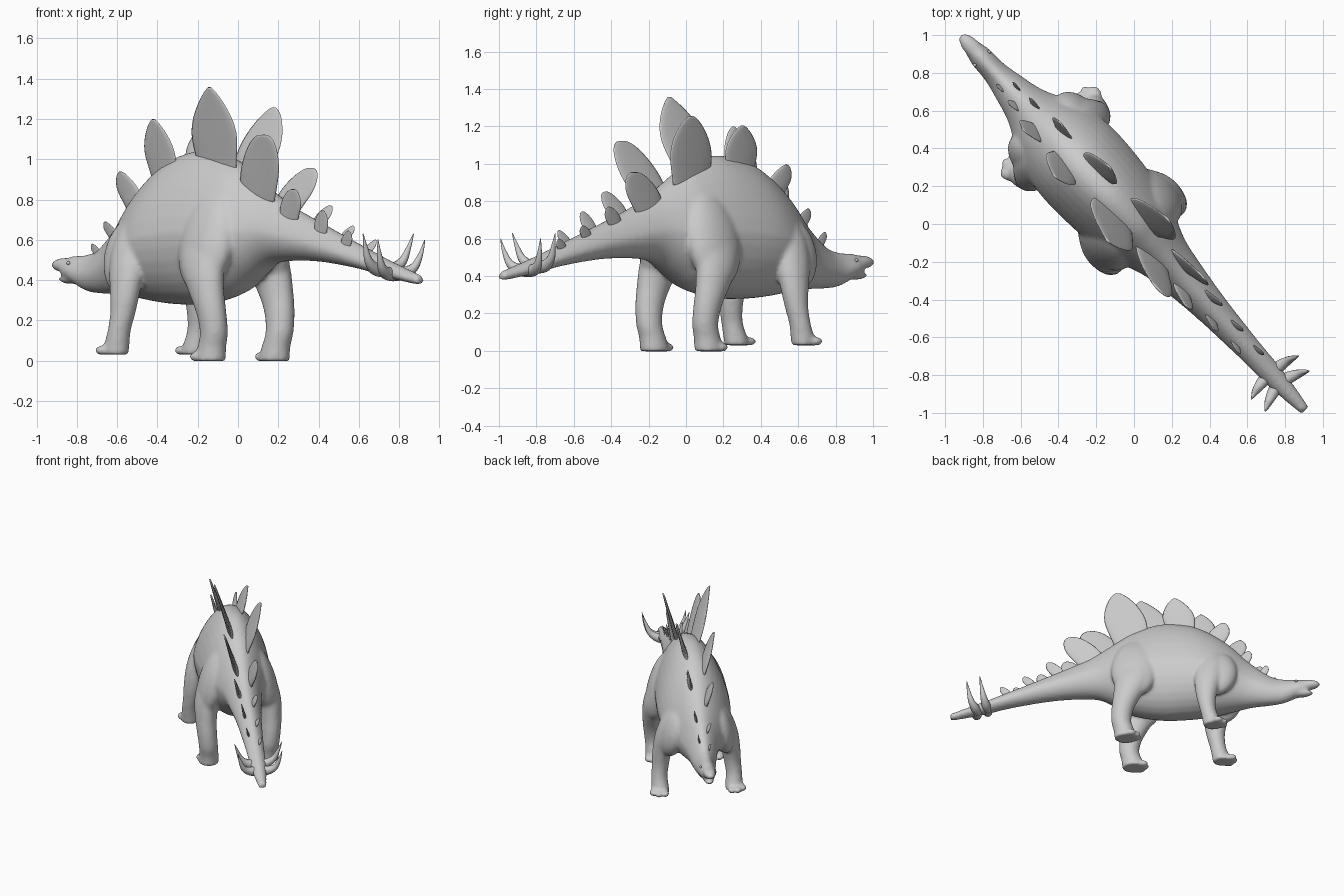
import bpy, bmesh, math
from mathutils import Vector, Matrix

if "Cube" in bpy.data.objects:
    bpy.data.objects.remove(bpy.data.objects["Cube"])

# Local frame: X runs head to tail, Y to the animal's right, Z up; then turned diagonally
TURN = Matrix.Rotation(-math.atan2(0.737, 0.676), 4, 'Z')
skin = bpy.data.materials.new("grey_skin")
skin.diffuse_color = (0.6, 0.6, 0.6, 1)
skin.use_nodes = True
skin.node_tree.nodes["Principled BSDF"].inputs["Base Color"].default_value = skin.diffuse_color


def finish(name, bm):
    bmesh.ops.recalc_face_normals(bm, faces=bm.faces)
    bm.transform(TURN)
    mesh = bpy.data.meshes.new(name)
    bm.to_mesh(mesh)
    bm.free()
    mesh.materials.append(skin)
    mesh.polygons.foreach_set("use_smooth", [True] * len(mesh.polygons))
    ob = bpy.data.objects.new(name, mesh)
    bpy.context.collection.objects.link(ob)
    return ob


def loft(bm, rings):
    """Skin a list of equal-length point rings and cap both ends."""
    vs = [[bm.verts.new(p) for p in r] for r in rings]
    n = len(vs[0])
    for a, b in zip(vs, vs[1:]):
        for i in range(n):
            bm.faces.new((a[i], a[(i + 1) % n], b[(i + 1) % n], b[i]))
    bm.faces.new(vs[0])
    bm.faces.new(vs[-1])


def spline(rows, steps):
    """Catmull-Rom interpolation of parameter rows."""
    rows = [Vector(r) for r in rows]
    ext = [rows[0]] + rows + [rows[-1]]
    out = []
    for a, b, c, d in zip(ext, ext[1:], ext[2:], ext[3:]):
        for k in range(steps):
            u = k / steps
            out.append(0.5 * (2 * b + (c - a) * u + (2 * a - 5 * b + 4 * c - d) * u * u
                              + (3 * b - a - 3 * c + d) * u ** 3))
    return out + [rows[-1]]


def circle(n=24):
    return [(math.cos(2 * math.pi * i / n), math.sin(2 * math.pi * i / n)) for i in range(n)]


def ellipsoid(bm, centre, radii, tilt=0):
    m = (Matrix.Translation(centre) @ Matrix.Rotation(tilt, 4, 'X')
         @ Matrix.Diagonal((*radii, 1)))
    bmesh.ops.create_uvsphere(bm, u_segments=28, v_segments=16, radius=1, matrix=m)


# Body, neck and tail: (position, underside, ridge, half width)
trunk = [(-1.27, .420, .508, .046), (-1.20, .388, .520, .062), (-1.10, .345, .528, .066),
         (-1.0, .333, .560, .086), (-.85, .328, .68, .125), (-.70, .308, .835, .200),
         (-.55, .288, .95, .248), (-.40, .278, 1.02, .262), (-.20, .283, 1.045, .252),
         (0, .33, .99, .228), (.12, .40, .92, .188), (.25, .475, .84, .142),
         (.40, .495, .765, .117), (.62, .49, .68, .09), (.90, .455, .575, .069),
         (1.12, .410, .495, .058), (1.34, .374, .426, .030)]
body = bmesh.new()
rings = []
for s, lo, hi, w in spline(trunk, 4):
    zc, h = lo + 0.46 * (hi - lo), hi - lo
    rings.append([(s, w * c * (1 - 0.25 * max(0, d)),
                   zc + d * h * (0.54 if d > 0 else 0.46)) for c, d in circle(32)])
loft(body, rings)

# Upper snout and lower jaw
ellipsoid(body, (-1.265, 0, .474), (.096, .046, .037))
ellipsoid(body, (-1.22, 0, .404), (.092, .040, .024))

# Legs: (position, sideways, height, half length, half width)
front_leg = [(-.612, .264, .03, .070, .064), (-.600, .266, .08, .065, .062),
             (-.580, .268, .15, .058, .058), (-.564, .258, .24, .065, .062),
             (-.562, .246, .34, .082, .069), (-.572, .222, .47, .102, .074),
             (-.585, .180, .60, .100, .070), (-.58, .12, .74, .07, .05)]
hind_leg = [(.028, .215, -.002, .085, .074), (.044, .216, .07, .075, .069),
            (.064, .221, .14, .072, .068), (.054, .230, .24, .081, .071),
            (.022, .233, .34, .101, .077), (-.018, .224, .46, .130, .086),
            (-.040, .190, .60, .145, .083), (-.045, .135, .75, .12, .07), (-.04, .08, .87, .07, .04)]
for side in (1, -1):
    for leg in (front_leg, hind_leg):
        loft(body, [[(s + a * c, side * (t + b * d), z) for c, d in circle()]
                    for s, t, z, a, b in spline(leg, 3)])
        # Three toes fanned forward and outward
        s, t, z = leg[0][:3]
        for da in (-.4, .3, 1.0):
            ellipsoid(body, (s - .074 * math.cos(da), side * (t + .070 * math.sin(da)), z + .021),
                      (.040, .027, .024))
    # Shoulder and thigh muscle
    ellipsoid(body, (-.62, side * .165, .52), (.155, .09, .20), side * .25)
    ellipsoid(body, (-.030, side * .175, .60), (.175, .10, .27), side * .27)

body_ob = finish("body", body)
fuse = body_ob.modifiers.new("fuse", 'REMESH')
fuse.mode = 'VOXEL'
fuse.voxel_size = 0.011
fuse.use_smooth_shade = True
soft = body_ob.modifiers.new("soften", 'SMOOTH')
soft.factor = 0.5
soft.iterations = 12


# Back plates: leaf shapes with a lens cross-section
LEAF = [(-.12, .8), (0, .85), (.2, .96), (.4, 1), (.6, .84), (.8, .52), (.93, .24), (1, .05)]


def plate(name, base, tip, length, blunt=1.0):
    bm = bmesh.new()
    base, tip = Vector(base), Vector(tip)
    up = (tip - base).normalized()
    thick = Vector((1, 0, 0)).cross(up).normalized()
    rings = []
    for v, w in spline(LEAF, 2):
        half, depth = length / 2 * w ** blunt, min(.019, length * .11) * (1 - max(v, 0) * .7)
        mid = base.lerp(tip, v)
        rings.append([mid + Vector((half * c, 0, 0)) + thick * depth * d for c, d in circle(16)])
    loft(bm, rings)
    finish(name, bm)


# (base position, side, height), (tip position, side, height), length, bluntness
plates = [
    ((-.10, -.05, .98), (-.03, -.165, 1.357), .33, .9), ((.02, .06, .92), (.10, .15, 1.255), .30, .7),
    ((.20, -.05, .82), (.335, -.14, 1.12), .28, .45), ((.31, .045, .76), (.445, .08, .955), .24, .5),
    ((.43, -.05, .71), (.50, -.09, .85), .15, .5), ((.55, .035, .68), (.61, .06, .77), .11, .6),
    ((.65, -.04, .64), (.69, -.065, .745), .10, .6), ((.75, .03, .61), (.79, .05, .67), .08, .7),
    ((.83, -.035, .57), (.87, -.055, .645), .08, .7), ((.92, .025, .54), (.96, .045, .60), .07, .7),
    ((-.35, .05, .98), (-.31, .11, 1.205), .23, .8), ((-.48, -.06, .93), (-.47, -.14, 1.198), .22, .8),
    ((-.60, .05, .85), (-.66, .075, .995), .16, .7), ((-.71, -.05, .78), (-.76, -.095, .938), .16, .7),
    ((-.81, .035, .68), (-.84, .05, .76), .09, .7), ((-.88, -.035, .62), (-.91, -.06, .69), .08, .7),
    ((-.95, .03, .575), (-.97, .04, .635), .06, .7), ((-1.0, -.03, .53), (-1.02, -.045, .58), .06, .7)]
for i, p in enumerate(plates):
    plate(f"back_plate_{i + 1}", *p)

# Tail spikes: two curved pairs
spikes = [[(1.07, 0, .45, .036), (1.075, .06, .455, .032), (1.085, .115, .495, .022),
           (1.095, .145, .56, .012), (1.104, .17, .63, .002)],
          [(1.14, 0, .43, .036), (1.155, .06, .435, .032), (1.175, .11, .465, .022),
           (1.19, .14, .53, .012), (1.2, .158, .60, .002)]]
for side, word in ((1, "right"), (-1, "left")):
    for i, path in enumerate(spikes):
        bm = bmesh.new()
        pts = spline(path, 4)
        rings = []
        for k, p in enumerate(pts):
            d = (pts[min(k + 1, len(pts) - 1)] - pts[max(k - 1, 0)]).xyz.normalized()
            a = d.cross(Vector((1, 0, 0))).normalized()
            b = d.cross(a)
            rings.append([(q.x, side * q.y, q.z) for q in
                          (p.xyz + (a * c + b * e) * p.w for c, e in circle(12))])
        loft(bm, rings)
        finish(f"{word}_tail_spike_{i + 1}", bm)

# Eyes
for side, word in ((1, "right"), (-1, "left")):
    bm = bmesh.new()
    ellipsoid(bm, (-1.19, side * .052, .485), (.010, .008, .009))
    finish(f"{word}_eye", bm)
